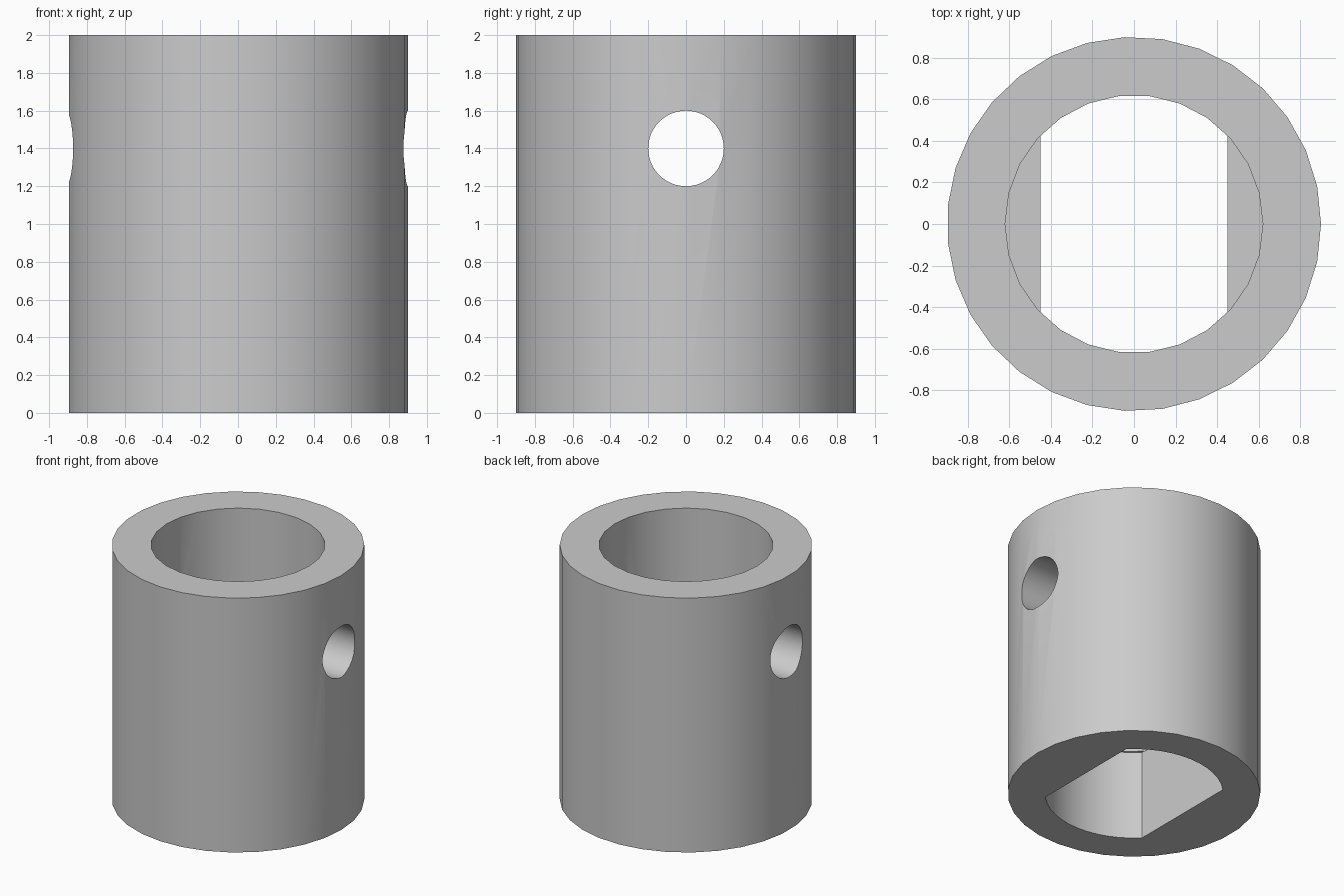
import bpy, bmesh, math

cube = bpy.data.objects.get("Cube")
if cube:
    bpy.data.objects.remove(cube, do_unlink=True)

RADIUS, HEIGHT = 0.9, 2.0
BORE, SOCKET, FLAT = 0.62, 0.635, 0.45
LEDGE = 0.7

grey = bpy.data.materials.new("plain_grey")
grey.use_nodes = True
colour = (0.6, 0.6, 0.6, 1)
grey.diffuse_color = colour
grey.node_tree.nodes["Principled BSDF"].inputs["Base Color"].default_value = colour


def circle(radius, sides, start=0.0):
    """Points of a regular polygon."""
    angles = [start + math.tau * i / sides for i in range(sides)]
    return [(radius * math.cos(a), radius * math.sin(a)) for a in angles]


def double_flat(radius, flat, steps):
    """A circle with its two x sides cut off straight."""
    corner = math.acos(flat / radius)
    sweep = math.pi - 2 * corner
    arc = [corner + sweep * i / steps for i in range(steps + 1)]
    angles = arc + [a + math.pi for a in arc]
    return [(radius * math.cos(a), radius * math.sin(a)) for a in angles]


def prism(name, profile, low, high):
    """Extrude a closed profile upward from low to high."""
    bm = bmesh.new()
    base = bm.faces.new([bm.verts.new((x, y, low)) for x, y in profile])
    out = bmesh.ops.extrude_face_region(bm, geom=[base])
    top = [v for v in out["geom"] if isinstance(v, bmesh.types.BMVert)]
    bmesh.ops.translate(bm, verts=top, vec=(0, 0, high - low))
    bmesh.ops.recalc_face_normals(bm, faces=bm.faces)
    mesh = bpy.data.meshes.new(name)
    bm.to_mesh(mesh)
    bm.free()
    mesh.materials.append(grey)
    obj = bpy.data.objects.new(name, mesh)
    bpy.context.collection.objects.link(obj)
    return obj


# Outer sleeve
sleeve = prism("sleeve", circle(RADIUS, 31), 0, HEIGHT)

# Round upper bore, double-flat lower socket, and cross pin hole
bore = prism("bore_cutter", circle(BORE, 26), LEDGE, HEIGHT + 0.1)
socket = prism("socket_cutter", double_flat(SOCKET, FLAT, 12), -0.1, LEDGE + 0.003)
pin = prism("pin_hole_cutter", circle(0.2, 48), -1.2, 1.2)
pin.rotation_euler = (0, math.pi / 2, 0)
pin.location = (0, 0, 1.4)

bpy.ops.object.select_all(action="DESELECT")
bpy.context.view_layer.objects.active = sleeve
sleeve.select_set(True)
cutters = (bore, socket, pin)
for cutter in cutters:
    cutter.hide_render = True
    cut = sleeve.modifiers.new(cutter.name, "BOOLEAN")
    cut.operation = "DIFFERENCE"
    cut.solver = "EXACT"
    cut.object = cutter
    bpy.ops.object.modifier_apply(modifier=cut.name)
for cutter in cutters:
    bpy.data.objects.remove(cutter, do_unlink=True)

bpy.ops.object.shade_smooth_by_angle(angle=math.radians(30))
